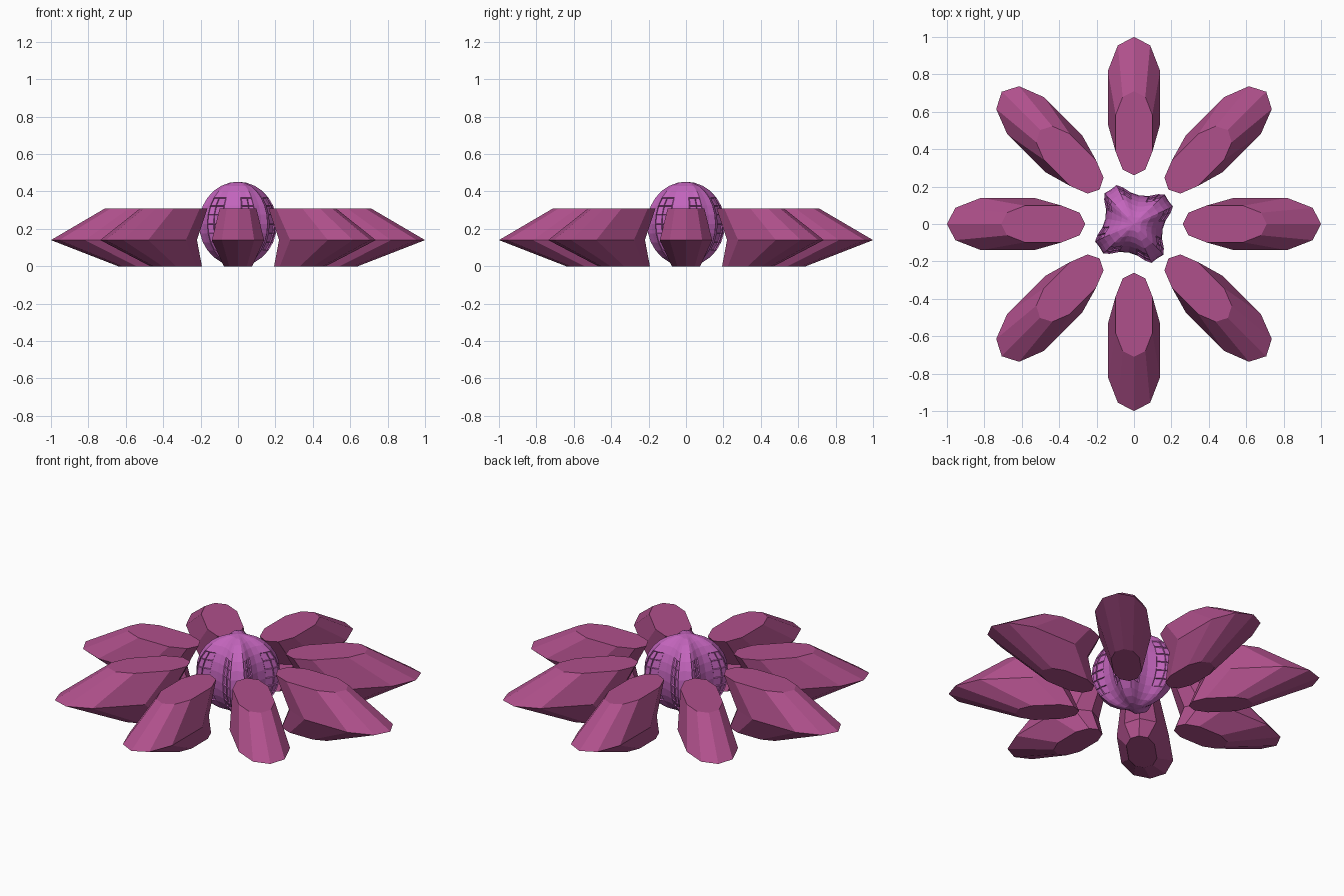
import bpy
import bmesh
from math import cos, sin, pi, radians, copysign

cube = bpy.data.objects.get("Cube")
if cube:
    bpy.data.objects.remove(cube, do_unlink=True)


def material(name, colour):
    mat = bpy.data.materials.new(name)
    mat.use_nodes = True
    mat.diffuse_color = colour
    mat.node_tree.nodes["Principled BSDF"].inputs["Base Color"].default_value = colour
    return mat


def finish(bm, name, mat):
    bmesh.ops.recalc_face_normals(bm, faces=bm.faces)
    mesh = bpy.data.meshes.new(name)
    bm.to_mesh(mesh)
    bm.free()
    mesh.materials.append(mat)
    obj = bpy.data.objects.new(name, mesh)
    bpy.context.collection.objects.link(obj)
    return obj


def bridge(bm, low, high):
    n = len(low)
    return [bm.faces.new((low[i], low[(i + 1) % n], high[(i + 1) % n], high[i]))
            for i in range(n)]


petal_pink = material("petal pink", (0.43, 0.08, 0.26, 1))
core_purple = material("core purple", (0.55, 0.13, 0.51, 1))

# Petal: three stretched ten-sided rings (height, centre, half length, half width)
SIDES = 10
bm = bmesh.new()
rings = []
for z, centre, length, width in ((0, 0.468, 0.172, 0.08),
                                 (0.14, 0.676, 0.324, 0.147),
                                 (0.31, 0.485, 0.225, 0.103)):
    ring = []
    for i in range(SIDES):
        a = 2 * pi * i / SIDES
        x = copysign(abs(cos(a)) ** 0.7, cos(a))
        ring.append(bm.verts.new((centre + length * x, width * sin(a), z)))
    rings.append(ring)
bridge(bm, rings[0], rings[1])
bridge(bm, rings[1], rings[2])
bm.faces.new(rings[0])
bm.faces.new(rings[2])
petal = finish(bm, "petal_1", petal_pink)

# Eight petals around the centre
for k in range(1, 8):
    copy = bpy.data.objects.new(f"petal_{k + 1}", petal.data)
    copy.rotation_euler.z = k * pi / 4
    bpy.context.collection.objects.link(copy)

# Core: a globe with four flat-ended lobes (angle from lobe middle, radius)
RADIUS, ROWS = 0.226, 14
LOBE = ((-45, 0.155), (-28, 0.17), (-17, 0.205), (-10, 0.228),
        (0, 0.222), (10, 0.228), (17, 0.205), (28, 0.17))
bm = bmesh.new()
rows = []
for j in range(1, ROWS):
    t = pi * j / ROWS
    row = []
    for k in range(4):
        for angle, r in LOBE:
            a = radians(34 + 90 * k + angle)
            row.append(bm.verts.new((r * sin(t) * cos(a), r * sin(t) * sin(a),
                                     RADIUS - RADIUS * cos(t))))
    rows.append(row)
panels = []
for j, (low, high) in enumerate(zip(rows, rows[1:])):
    faces = bridge(bm, low, high)
    if 2 < j < ROWS - 5:
        panels += [f for i, f in enumerate(faces) if i % len(LOBE) in (1, 2, 5, 6)]
for row, z in ((rows[0], 0), (rows[-1], 2 * RADIUS)):
    pole = bm.verts.new((0, 0, z))
    for i, v in enumerate(row):
        bm.faces.new((v, row[(i + 1) % len(row)], pole))

# Small recessed steps along the lobe flanks
bmesh.ops.recalc_face_normals(bm, faces=bm.faces)
bmesh.ops.inset_individual(bm, faces=panels, thickness=0.004, depth=-0.006)
finish(bm, "core", core_purple)
